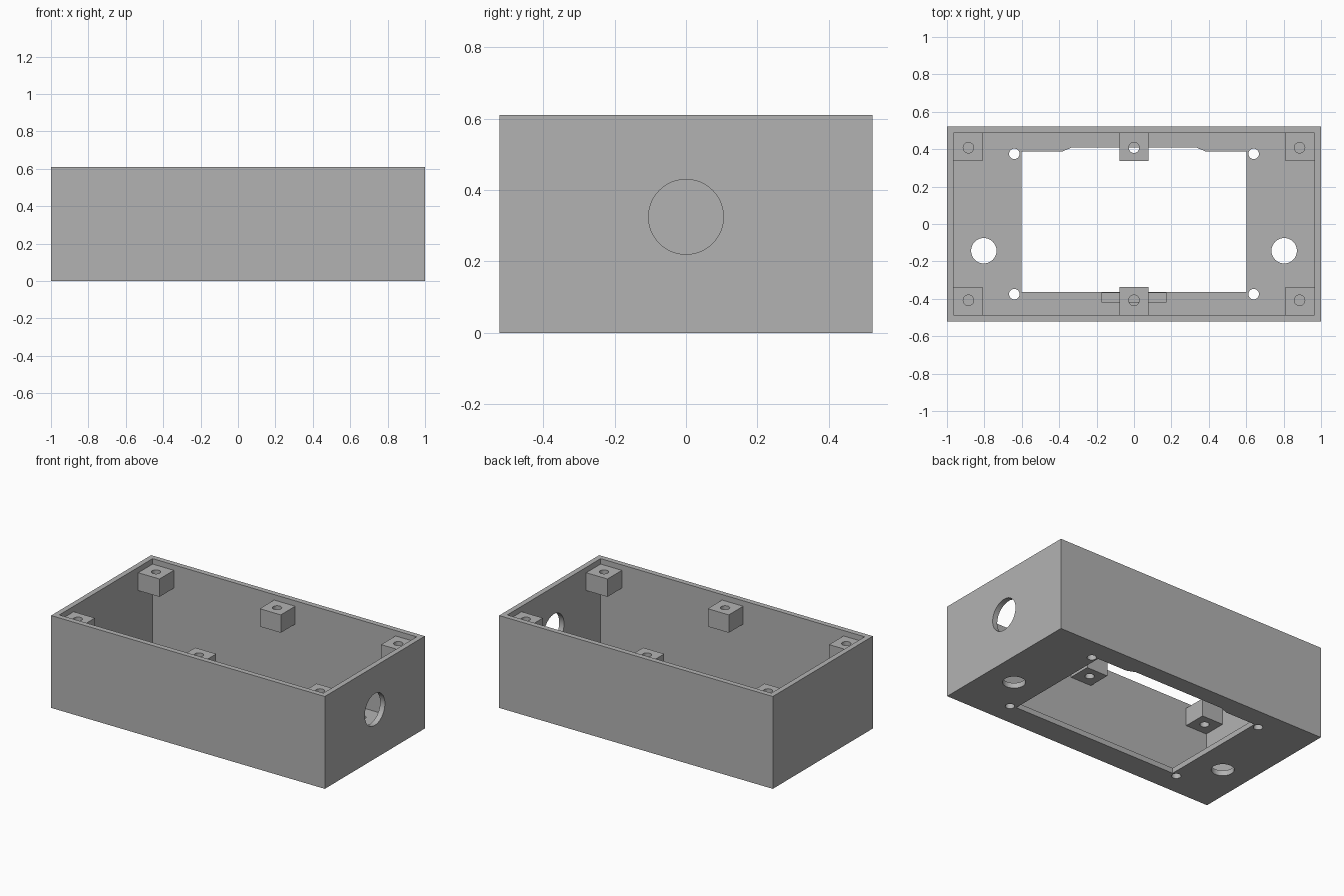
import bpy, bmesh

if "Cube" in bpy.data.objects:
    bpy.data.objects.remove(bpy.data.objects["Cube"])

grey = bpy.data.materials.new("light grey plastic")
grey.diffuse_color = (0.45, 0.45, 0.45, 1)
grey.use_nodes = True
grey.node_tree.nodes["Principled BSDF"].inputs["Base Color"].default_value = grey.diffuse_color

W, D, H, T = 1.0, 0.522, 0.61, 0.035   # half width, half depth, height, wall


def make(name, bm):
    bmesh.ops.recalc_face_normals(bm, faces=bm.faces)
    me = bpy.data.meshes.new(name)
    bm.to_mesh(me)
    bm.free()
    me.materials.append(grey)
    ob = bpy.data.objects.new(name, me)
    bpy.context.collection.objects.link(ob)
    return ob


def prism(name, outline, z0, z1):
    bm = bmesh.new()
    face = bm.faces.new([bm.verts.new((x, y, z0)) for x, y in outline])
    ext = bmesh.ops.extrude_face_region(bm, geom=[face])["geom"]
    for v in ext:
        if isinstance(v, bmesh.types.BMVert):
            v.co.z = z1
    return make(name, bm)


def box(name, x0, x1, y0, y1, z0, z1):
    return prism(name, [(x0, y0), (x1, y0), (x1, y1), (x0, y1)], z0, z1)


def cylinder(name, loc, r, depth, along_x=False):
    bpy.ops.mesh.primitive_cylinder_add(vertices=48, radius=r, depth=depth, location=loc,
                                        rotation=(0, 1.5707963 if along_x else 0, 0))
    ob = bpy.context.object
    ob.name = name
    return ob


def cut(ob, cutters):
    bpy.context.view_layer.objects.active = ob
    for c in cutters:
        m = ob.modifiers.new("cut", "BOOLEAN")
        m.operation, m.solver, m.object = "DIFFERENCE", "EXACT", c
        bpy.ops.object.modifier_apply(modifier=m.name)
        bpy.data.objects.remove(c)


def smooth(ob):
    bpy.ops.object.select_all(action="DESELECT")
    ob.select_set(True)
    bpy.context.view_layer.objects.active = ob
    bpy.ops.object.shade_smooth_by_angle(angle=0.5)


# Open-topped case with a display window, cable hole, button and screw holes
case = box("case", -W, W, -D, D, 0, H)
cutters = [
    box("cavity", -W + T, W - T, -D + T, D - T, T, H + 0.1),
    prism("window", [(-0.602, -0.363), (0.602, -0.363), (0.602, 0.388), (0.383, 0.388),
                     (0.33, 0.41), (-0.33, 0.41), (-0.383, 0.388), (-0.602, 0.388)], -0.1, 0.1),
    box("pocket", -0.174, 0.174, -0.418, -0.368, 0.018, 0.1),
    cylinder("cable_hole", (W, 0, 0.325), 0.105, 0.3, True),
]
for s in (-1, 1):
    cutters.append(cylinder("button_hole", (s * 0.803, -0.143, 0), 0.068, 0.2))
    for t in (-1, 1):
        cutters.append(cylinder("screw_hole", (s * 0.64, t * 0.375, 0), 0.028, 0.2))
cut(case, cutters)
smooth(case)

# Lid screw bosses along both long walls
for t, side in ((-1, "front"), (1, "back")):
    for x0, x1, hx, pos in ((-0.965, -0.81, -0.885, "left"), (-0.077, 0.077, 0, "middle"),
                            (0.81, 0.965, 0.885, "right")):
        y0, y1 = sorted((t * 0.337, t * (D - T)))
        boss = box(f"{side}_{pos}_boss", x0, x1, y0, y1, 0.456, 0.574)
        cut(boss, [cylinder("boss_hole", (hx, t * 0.408, 0.5), 0.028, 0.4)])
        smooth(boss)
